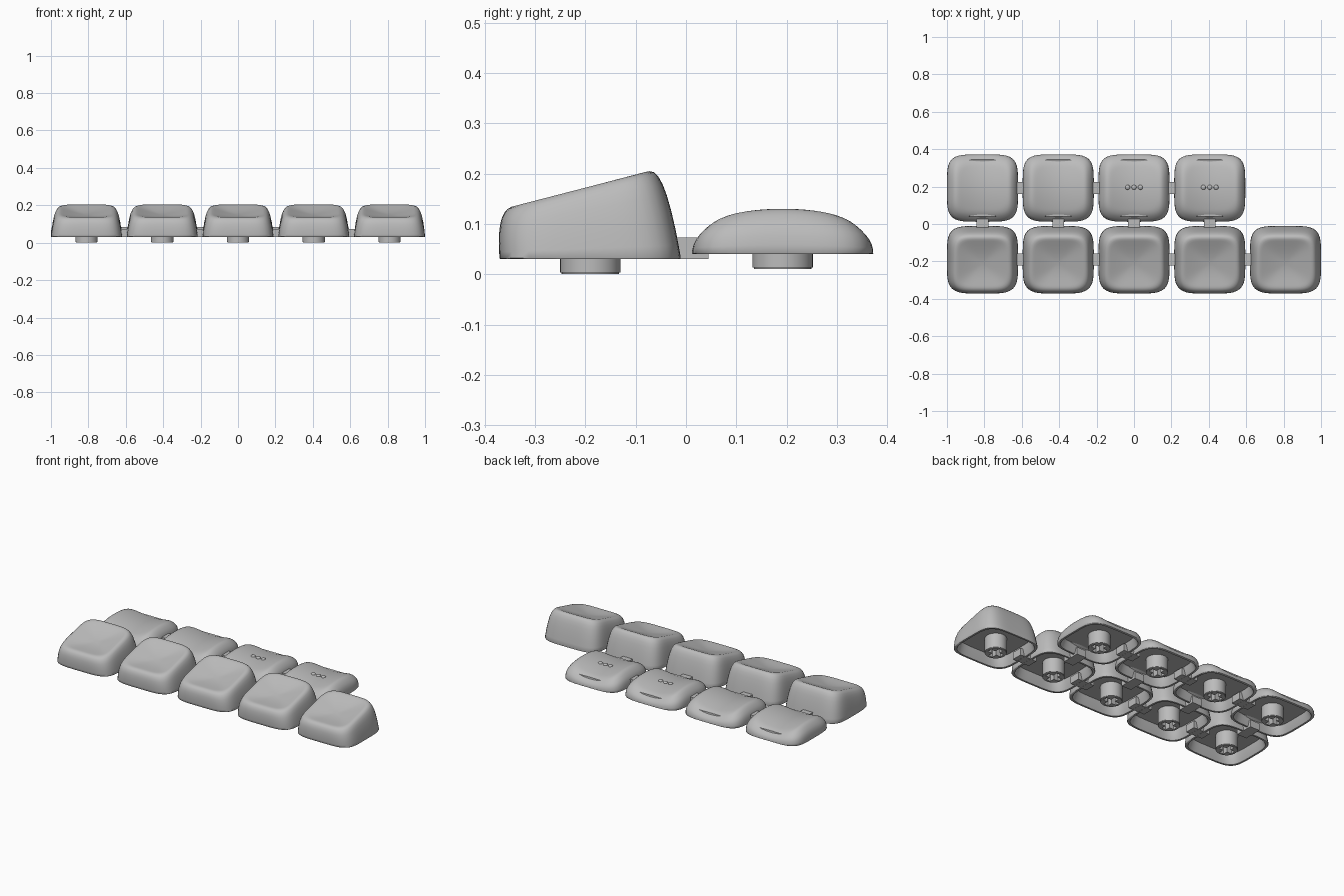
import bpy, bmesh
from math import sin, cos, pi, radians, copysign

if "Cube" in bpy.data.objects:
    bpy.data.objects.remove(bpy.data.objects["Cube"])

HX, HY, PITCH, SEG = 0.19, 0.18, 0.405, 72
FRONT_Y, FRONT_Z = -0.19, 0.03
BACK_Y, BACK_Z = 0.192, 0.04

grey = bpy.data.materials.new("keycap grey")
grey.use_nodes = True
grey.diffuse_color = (0.5, 0.5, 0.5, 1)
grey.node_tree.nodes["Principled BSDF"].inputs["Base Color"].default_value = (0.5, 0.5, 0.5, 1)


def add(name, mesh, loc=(0, 0, 0)):
    obj = bpy.data.objects.new(name, mesh)
    obj.location = loc
    bpy.context.collection.objects.link(obj)
    return obj


def to_mesh(bm, name):
    bmesh.ops.recalc_face_normals(bm, faces=bm.faces)
    mesh = bpy.data.meshes.new(name)
    bm.to_mesh(mesh)
    bm.free()
    mesh.materials.append(grey)
    return mesh


def smooth(obj, angle=40):
    bpy.ops.object.select_all(action='DESELECT')
    obj.select_set(True)
    bpy.context.view_layer.objects.active = obj
    bpy.ops.object.shade_smooth_by_angle(angle=radians(angle))


def outline(r, n=4.6):
    # Rounded square, in -r..r
    for i in range(SEG):
        c, s = cos(2 * pi * i / SEG), sin(2 * pi * i / SEG)
        k = r / (abs(c) ** n + abs(s) ** n) ** (1 / n)
        yield k * c, k * s


# Top surfaces, as height above the cap's base
def front_top(u, v, r):
    dish = 0.022 * max(0, 1 - (r / 0.76) ** 2) ** 1.3
    return 0.141 + 0.047 * v - dish


def back_top(u, v, r):
    saddle = 0.022 * max(0, 1 - (u / 0.76) ** 2) ** 1.2
    return 0.093 - 0.03 * v * v - saddle


def keycap(name, top, edge, lean, ceiling):
    bm = bmesh.new()
    rings = []

    def ring(r, height):
        rings.append([bm.verts.new((u * HX, v * HY - lean * height(u, v)[1], height(u, v)[0]))
                      for u, v in outline(r)])

    # Hollow underside, from the ceiling down to the rim
    ring(0.84, lambda u, v: (ceiling, 0))
    ring(0.91, lambda u, v: (0.006, 0))
    ring(0.93, lambda u, v: (0, 0))
    ring(0.99, lambda u, v: (0, 0))
    # Wall, rounded shoulder and top
    for r, h in edge + [(0.66 - 0.06 * i, 1) for i in range(11)]:
        ring(r, lambda u, v: (h * top(u, v, r), h))
    for a, b in zip(rings, rings[1:]):
        for i in range(SEG):
            j = (i + 1) % SEG
            bm.faces.new((a[i], a[j], b[j], b[i]))
    bm.faces.new(rings[0])
    bm.faces.new(rings[-1])
    return to_mesh(bm, name)


front_edge = [(1, 0.02), (0.99, 0.15), (0.975, 0.32), (0.95, 0.52), (0.92, 0.69), (0.89, 0.81),
              (0.85, 0.91), (0.81, 0.965), (0.76, 0.99), (0.71, 1)]
back_edge = [(1, 0.03), (0.998, 0.2), (0.985, 0.4), (0.96, 0.56), (0.93, 0.67), (0.9, 0.75),
             (0.86, 0.84), (0.81, 0.92), (0.76, 0.965), (0.71, 0.99)]
front_cap = keycap("front_keycap", front_top, front_edge, 0.02, 0.06)
back_cap = keycap("back_keycap", back_top, back_edge, 0, 0.05)


def box(name, size):
    bm = bmesh.new()
    bmesh.ops.create_cube(bm, size=1)
    bmesh.ops.scale(bm, vec=size, verts=bm.verts)
    return to_mesh(bm, name)


# Stem with a cross-shaped socket
bm = bmesh.new()
bmesh.ops.create_cone(bm, cap_ends=True, segments=40, radius1=0.06, radius2=0.06, depth=0.095)
rim = [e for e in bm.edges if all(v.co.z < 0 for v in e.verts)]
bmesh.ops.bevel(bm, geom=rim, offset=0.003, segments=2, affect='EDGES')
stem_model = add("stem_model", to_mesh(bm, "stem"))
for size in ((0.088, 0.028, 0.14), (0.028, 0.088, 0.14)):
    cutter = add("socket_cutter", box("socket_cutter", size), (0, 0, -0.05))
    cutter.hide_render = True
    cut = stem_model.modifiers.new("socket", 'BOOLEAN')
    cut.operation, cut.solver, cut.object = 'DIFFERENCE', 'EXACT', cutter
    bpy.context.view_layer.objects.active = stem_model
    bpy.ops.object.modifier_apply(modifier=cut.name)
    bpy.data.objects.remove(cutter)
smooth(stem_model, 30)
stem = stem_model.data
bpy.data.objects.remove(stem_model)

# Homing dot
bm = bmesh.new()
bmesh.ops.create_uvsphere(bm, u_segments=20, v_segments=10, radius=0.013)
bmesh.ops.scale(bm, vec=(1, 1, 0.6), verts=bm.verts)
dot = to_mesh(bm, "homing_dot")

# Joining bars
bar_x = box("bar_x", (0.11, 0.064, 0.043))
bar_y = box("bar_y", (0.064, 0.11, 0.043))

first = {}
for row, count, mesh, y, z in (("front", 5, front_cap, FRONT_Y, FRONT_Z),
                               ("back", 4, back_cap, BACK_Y, BACK_Z)):
    for i in range(count):
        x = (i - 2) * PITCH
        cap = add(f"{row}_keycap_{i + 1}", mesh, (x, y, z))
        first.setdefault(row, cap)
        add(f"{row}_stem_{i + 1}", stem, (x, y, z + 0.018))
        if i < 3 + (row == "front"):
            if i < 3 or row == "front":
                add(f"{row}_bar_{i + 1}", bar_x, (x + PITCH / 2, y, z + 0.022))
        if row == "back":
            add(f"cross_bar_{i + 1}", bar_y, (x, -0.01, FRONT_Z + 0.0215))

# Three homing dots on two of the back keys
for key in (0, PITCH):
    for k in (-1, 0, 1):
        dx = k * 0.034
        height = BACK_Z + back_top(dx / HX, 0, abs(dx) / HX)
        first["dots"] = add("homing_dot", dot, (key + dx, BACK_Y + 0.004, height))

for obj in first.values():
    smooth(obj, 50)
